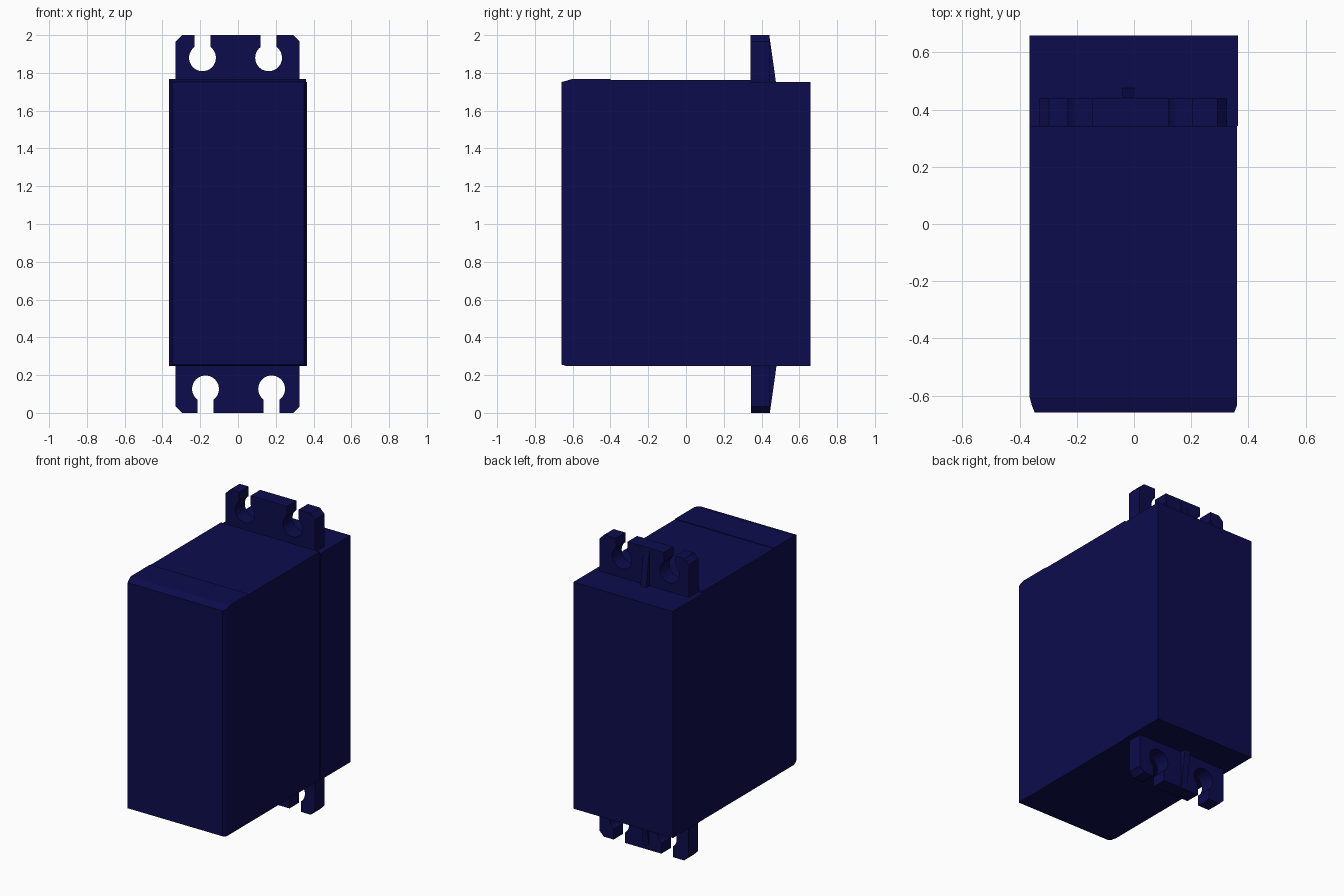
import bpy, bmesh, math

if "Cube" in bpy.data.objects:
    bpy.data.objects.remove(bpy.data.objects["Cube"])

navy = bpy.data.materials.new("dark_navy_plastic")
navy.diffuse_color = (0.004, 0.0037, 0.075, 1)
navy.use_nodes = True
navy.node_tree.nodes["Principled BSDF"].inputs["Base Color"].default_value = navy.diffuse_color


def finish(name, bm):
    bmesh.ops.recalc_face_normals(bm, faces=bm.faces)
    me = bpy.data.meshes.new(name)
    bm.to_mesh(me)
    bm.free()
    me.materials.append(navy)
    ob = bpy.data.objects.new(name, me)
    bpy.context.collection.objects.link(ob)
    return ob


def loft(name, sections):
    """Join rectangles (y, x0, x1, z0, z1) along y into a closed solid."""
    bm = bmesh.new()
    rings = [[bm.verts.new(p) for p in ((x0, y, z0), (x1, y, z0), (x1, y, z1), (x0, y, z1))]
             for y, x0, x1, z0, z1 in sections]
    for a, b in zip(rings, rings[1:]):
        for i in range(4):
            j = (i + 1) % 4
            bm.faces.new((a[i], a[j], b[j], b[i]))
    bm.faces.new(rings[0])
    bm.faces.new(rings[-1])
    return finish(name, bm)


def prism(name, pts, offset):
    """Extrude a planar outline by an offset vector."""
    bm = bmesh.new()
    f = bm.faces.new([bm.verts.new(p) for p in pts])
    g = bmesh.ops.extrude_face_region(bm, geom=[f])
    bmesh.ops.translate(bm, vec=offset, verts=[v for v in g["geom"] if isinstance(v, bmesh.types.BMVert)])
    return finish(name, bm)


# case: front cover with bevelled rim, middle shell, slightly wider rear cover
loft("front_cover", [(-0.66, -0.347, 0.35, 0.256, 1.751),
                     (-0.635, -0.357, 0.36, 0.249, 1.758),
                     (-0.605, -0.365, 0.36, 0.249, 1.767),
                     (-0.40, -0.365, 0.36, 0.249, 1.767)])
loft("middle_shell", [(-0.40, -0.365, 0.36, 0.249, 1.763),
                      (0.342, -0.365, 0.36, 0.249, 1.763)])
loft("rear_cover", [(0.342, -0.366, 0.364, 0.249, 1.751),
                    (0.66, -0.366, 0.364, 0.249, 1.751)])


def mounting_tab(name, holes, zc, base, end, y0, y1):
    """Plate with chamfered corners and two keyhole slots open at the end."""
    s = 1 if end > base else -1
    r, w, c = 0.071, 0.042, 0.033
    pts = [(-0.33, base), (-0.33, end - s * c), (-0.33 + c, end)]
    a0 = math.asin(w / r)
    for cx in holes:
        pts.append((cx - w, end))
        n = 32
        for i in range(n + 1):
            a = a0 + (2 * math.pi - 2 * a0) * i / n
            pts.append((cx - r * math.sin(a), zc + s * r * math.cos(a)))
        pts.append((cx + w, end))
    pts += [(0.325 - c, end), (0.325, end - s * c), (0.325, base)]
    ob = prism(name, [(x, y0, z) for x, z in pts], (0, y1 - y0, 0))
    # tapered stiffening rib behind the plate
    prism(name + "_rib", [(-0.041, y1 - 0.01, base), (-0.041, y1 + 0.036, base),
                          (-0.041, y1, end), (-0.041, y1 - 0.01, end)], (0.043, 0, 0))
    return ob


mounting_tab("upper_tab", (-0.188, 0.162), 1.88, 1.745, 2.0, 0.341, 0.441)
mounting_tab("lower_tab", (-0.172, 0.178), 0.127, 0.255, 0.0, 0.345, 0.444)
